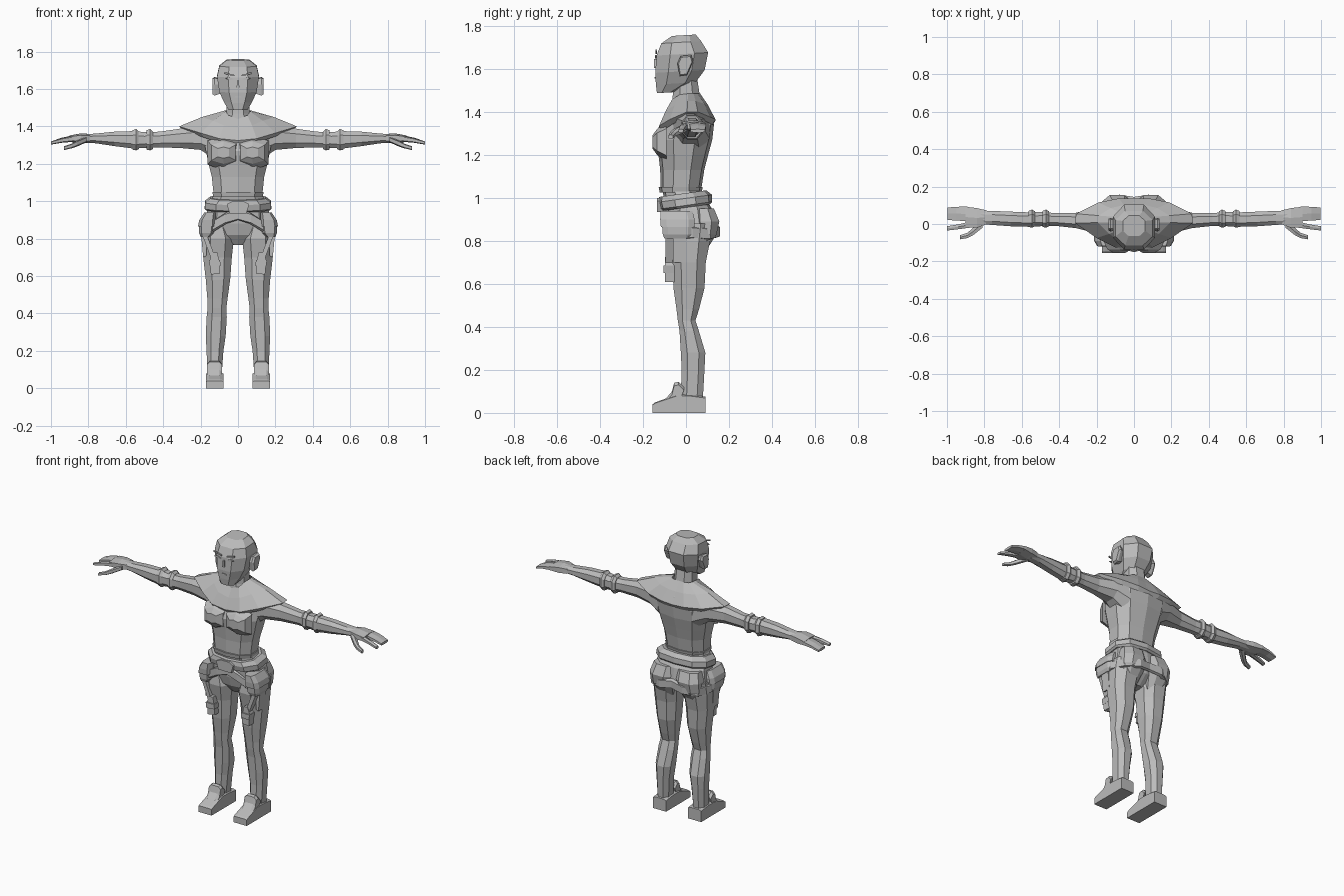
import bpy, bmesh, math
from mathutils import Vector

grey = bpy.data.materials.new("plain_grey")
grey.diffuse_color = (0.5, 0.5, 0.5, 1)


def loft(name, rings, mirror=False, caps=True):
    """Skin a list of equal-length point rings into a flat-shaded object."""
    bm = bmesh.new()
    vs = [[bm.verts.new(p) for p in r] for r in rings]
    n = len(rings[0])
    for a, b in zip(vs, vs[1:]):
        for i in range(n):
            j = (i + 1) % n
            bm.faces.new((a[i], a[j], b[j], b[i]))
    if caps:
        bm.faces.new(vs[0])
        bm.faces.new(vs[-1])
    bmesh.ops.recalc_face_normals(bm, faces=bm.faces)
    me = bpy.data.meshes.new(name)
    bm.to_mesh(me)
    bm.free()
    me.materials.append(grey)
    ob = bpy.data.objects.new(name, me)
    bpy.context.collection.objects.link(ob)
    if mirror:
        m = ob.modifiers.new("mirror", 'MIRROR')
        m.use_mirror_merge = False
    return ob


def section(x0, x1, y0, y1, n=8, power=0.85):
    """Rounded cross-section filling a box, with a flat side facing each axis."""
    out = []
    k = math.cos(math.pi / n) ** power
    for i in range(n):
        t = 2 * math.pi * (i + 0.5) / n
        c, s = (math.copysign(min(1, abs(f) ** power / k), f) for f in (math.cos(t), math.sin(t)))
        out.append(((x0 + x1) / 2 + c * (x1 - x0) / 2, (y0 + y1) / 2 + s * (y1 - y0) / 2))
    return out


def upright(name, rows, n=8, mirror=False, power=0.85, tilt=0):
    """Rows of (z, x0, x1, y0, y1); tilt raises the back of each ring."""
    return loft(name, [[(x, y, z + tilt * y) for x, y in section(a, b, c, d, n, power)]
                       for z, a, b, c, d in rows], mirror)


def sideways(name, rows, n=8, power=0.85):
    """Mirrored limb; rows of (x, y0, y1, z0, z1)."""
    return loft(name, [[(x, y, z) for y, z in section(a, b, c, d, n, power)]
                       for x, a, b, c, d in rows], True)


def block(name, pts, y0, y1, mirror=True):
    """Front-facing (x, z) outline with thickness along y."""
    return loft(name, [[(x, y, z) for x, z in pts] for y in (y0, y1)], mirror)


# Head and neck
upright("head", [(1.495, -.05, .05, -.135, -.05), (1.535, -.075, .075, -.14, .045),
                 (1.59, -.1, .1, -.143, .087), (1.67, -.112, .112, -.137, .103),
                 (1.725, -.1, .1, -.115, .07), (1.757, -.06, .06, -.065, .045)], 8, tilt=.06)
upright("neck", [(1.4, -.085, .085, -.07, .09), (1.47, -.062, .062, -.062, .065),
                 (1.57, -.06, .06, -.055, .05)])

# Ears
loft("ear", [[(x, y * s - .005, 1.615 + z * s) for y, z in
              [(-.025, -.05), (.01, -.045), (.038, .02), (.03, .05), (-.02, .045), (-.035, .01)]]
             for x, s in ((.095, .8), (.125, 1), (.137, .85))], True)

# Face details
block("eyebrow", [(.018, 1.668), (.075, 1.682), (.073, 1.69), (.02, 1.676)], -.143, -.136)
block("eye", [(.022, 1.652), (.045, 1.648), (.068, 1.657), (.045, 1.664)], -.144, -.137)
block("nose", [(-.008, 1.605), (.008, 1.605), (.004, 1.645), (-.004, 1.645)], -.149, -.135, False)
block("mouth", [(-.02, 1.555), (.02, 1.555), (.014, 1.562), (-.014, 1.562)], -.146, -.137, False)

# Torso
upright("torso", [(1.035, -.13, .13, -.118, .07), (1.13, -.14, .14, -.12, .085),
                  (1.2, -.157, .157, -.128, .103), (1.27, -.172, .172, -.138, .122),
                  (1.34, -.185, .185, -.112, .13), (1.4, -.16, .16, -.075, .118),
                  (1.45, -.08, .08, -.06, .08)], 10)
upright("shirt_hem", [(1.025, -.132, .132, -.122, .072), (1.05, -.137, .137, -.127, .078)], 10)

# Chest form
loft("chest", [[(.078 + c * w, y, 1.25 + s * h + (.02 if s > 0 else 0)) for c, s in section(-1, 1, -1, 1, 6)]
               for y, w, h in ((-.09, .085, .085), (-.135, .065, .05), (-.156, .03, .02))], True)

# Pointed shoulder yoke
half = [((.0, -.066, 1.44), (0, -.128, 1.325)), ((.05, -.063, 1.46), (.1, -.125, 1.335)),
        ((.065, -.03, 1.48), (.2, -.075, 1.365)), ((.07, .01, 1.485), (.315, .005, 1.4)),
        ((.068, .035, 1.485), (.31, .055, 1.4)), ((.06, .055, 1.485), (.19, .115, 1.375)),
        ((.03, .066, 1.485), (.08, .137, 1.365)), ((0, .066, 1.485), (0, .137, 1.36))]
full = half + [tuple((-p[0], p[1], p[2]) for p in q) for q in half[-2:0:-1]]
inner = [Vector(q[0]) for q in full]
outer = [Vector(q[1]) for q in full]
middle = [a.lerp(b, .5) + Vector((0, 0, .008)) for a, b in zip(inner, outer)]
under = [Vector((p.x * .9, p.y * .9, p.z - .025)) for p in outer]
loft("shoulder_yoke", [inner, middle, outer, under], caps=False)

# Arms with elbow bands
sideways("arm", [(.12, -.07, .11, 1.22, 1.43), (.2, -.05, .09, 1.275, 1.405),
                 (.31, -.022, .06, 1.285, 1.388), (.42, -.01, .058, 1.288, 1.372),
                 (.5, -.012, .065, 1.285, 1.37), (.56, -.015, .062, 1.282, 1.375),
                 (.66, -.012, .066, 1.295, 1.372), (.76, -.005, .07, 1.31, 1.362),
                 (.82, 0, .072, 1.313, 1.358)])
for nm, a in (("elbow_band_inner", .455), ("elbow_band_outer", .53)):
    sideways(nm, [(a, -.012, .068, 1.279, 1.373), (a + .015, -.02, .077, 1.272, 1.386),
                  (a + .033, -.016, .07, 1.276, 1.38)])

# Hands
sideways("palm", [(.79, -.002, .073, 1.313, 1.36), (.84, -.02, .085, 1.31, 1.363),
                  (.9, -.018, .092, 1.317, 1.352)], 6)
sideways("fingers", [(.89, .016, .093, 1.32, 1.351), (.95, .018, .092, 1.315, 1.338),
                     (.997, .022, .088, 1.303, 1.32)], 6)
sideways("index_finger", [(.88, -.02, .012, 1.318, 1.35), (.94, -.028, -.002, 1.313, 1.338),
                          (1, -.035, -.012, 1.303, 1.32)], 6)
sideways("thumb", [(.81, -.02, .025, 1.315, 1.345), (.86, -.06, -.02, 1.293, 1.325),
                   (.89, -.075, -.047, 1.283, 1.308), (.93, -.082, -.06, 1.274, 1.294)], 6)

# Pelvis and seat
upright("pelvis", [(.765, -.025, .025, -.035, .05), (.82, -.13, .13, -.075, .11),
                   (.88, -.178, .178, -.09, .13), (.95, -.165, .165, -.095, .12),
                   (1.04, -.128, .128, -.11, .068)], 10)
upright("seat", [(.75, .04, .14, .03, .09), (.83, .02, .17, .03, .142), (.89, .01, .172, .02, .155),
                 (.95, .01, .155, .02, .13)], 8, True)

# Waist belt and lower hip belt
upright("waist_belt", [(.955, -.168, .168, -.105, .112), (.965, -.178, .178, -.122, .122),
                       (.998, -.175, .175, -.13, .12), (1.022, -.148, .148, -.125, .095)],
        10, tilt=.14)
block("belt_buckle", [(-.045, .935), (.045, .935), (.06, .985), (.03, 1.0), (-.03, 1.0), (-.06, .985)],
      -.135, -.1, False)
band = [(0, -.112, .935), (.07, -.115, .915), (.14, -.1, .875), (.195, -.045, .85),
        (.2, .03, .845), (.165, .115, .84), (.08, .157, .85), (0, .145, .86)]
band = band + [(-x, y, z) for x, y, z in band[-2:0:-1]]
loft("hip_belt", [[(x * s, y * s, z + d) for x, y, z in band]
                  for s, d in ((.9, -.035), (1, -.03), (1, .015), (.9, .025))], caps=False)

# Hip pouches and hanging thigh packs
upright("hip_pouch", [(.81, .15, .2, -.1, .02), (.83, .13, .208, -.108, .035),
                      (.88, .125, .21, -.112, .035), (.93, .125, .185, -.115, .03)], 8, True, .5)
upright("pouch_flap", [(.865, .12, .214, -.117, .04), (.9, .12, .207, -.12, .04),
                       (.94, .12, .18, -.118, .03)], 8, True, .5)
block("thigh_strap", [(.17, .83), (.195, .83), (.135, .67), (.11, .67)], -.095, -.04)
block("side_strap", [(.172, .84), (.197, .82), (.186, .7), (.168, .71)], -.06, .0)
block("thigh_pack", [(.095, .615), (.145, .608), (.152, .685), (.135, .725), (.11, .725), (.1, .68)],
      -.098, -.045)
block("pack_flap", [(.093, .655), (.15, .65), (.155, .685), (.096, .685)], -.105, -.045)

# Legs
upright("leg", [(.88, .05, .185, -.075, .12), (.8, .022, .19, -.085, .112),
                (.7, .033, .186, -.064, .092), (.58, .042, .172, -.058, .086),
                (.48, .056, .164, -.044, .06), (.43, .062, .162, -.038, .044),
                (.38, .06, .168, -.03, .06), (.28, .066, .172, -.024, .09),
                (.2, .078, .168, -.02, .086), (.06, .088, .163, -.025, .078)], 8, True)

# Shoes with sole, upper and raised tongue
shoe = [(-.155, .0), (.09, .0), (.09, .075), (.02, .085), (-.045, .085), (-.145, .048), (-.155, .04)]
loft("shoe", [[(x, y, z * s) for y, z in shoe]
              for x, s in ((.078, .92), (.095, 1), (.155, 1), (.17, .92))], True)
tongue = [(-.095, .065), (-.03, .065), (-.01, .12), (-.035, .145), (-.055, .14), (-.065, .1)]
loft("shoe_tongue", [[(x, y, z - d) for y, z in tongue]
                     for x, d in ((.085, .015), (.1, 0), (.152, 0), (.167, .015))], True)
